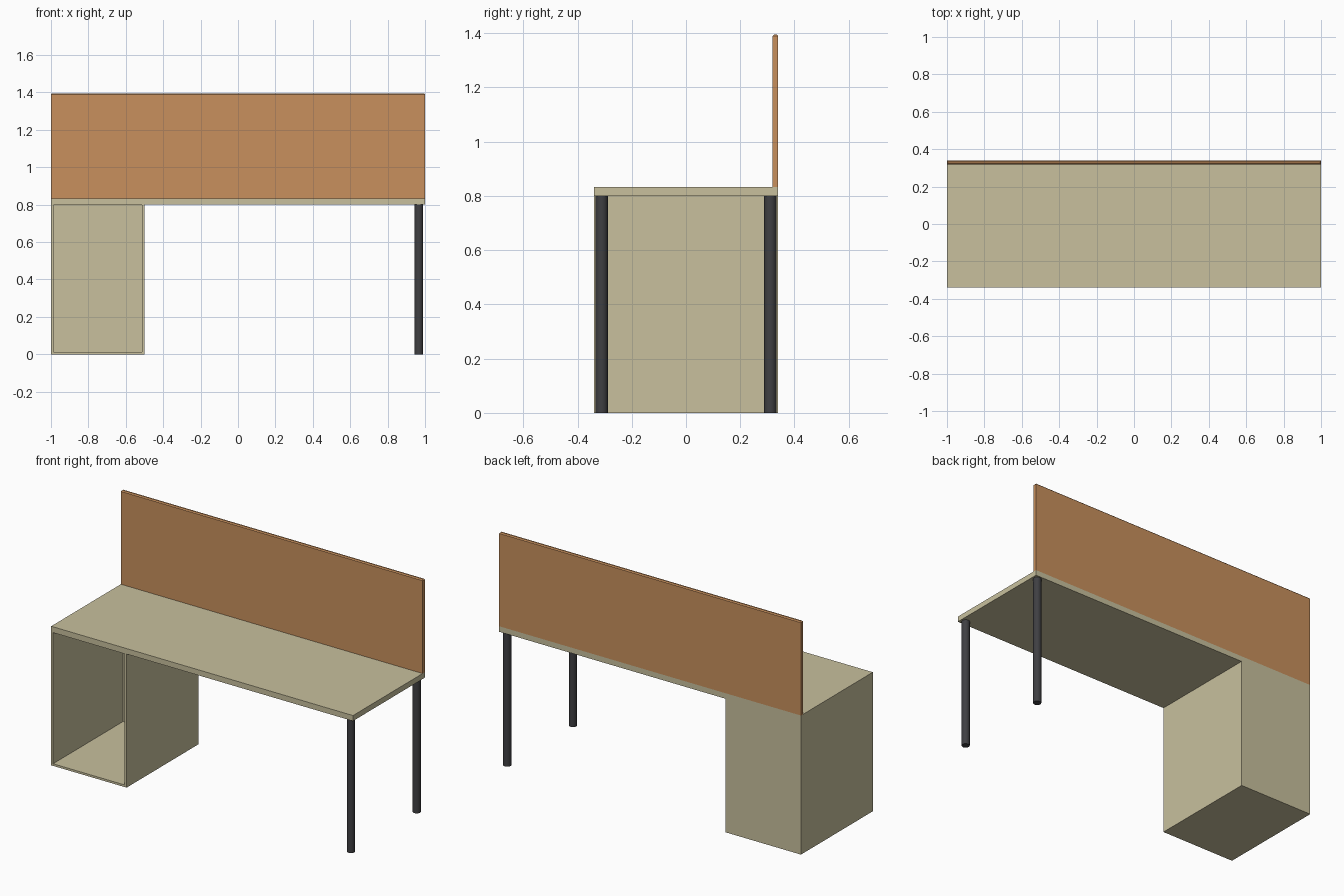
import bpy, bmesh

if "Cube" in bpy.data.objects:
    bpy.data.objects.remove(bpy.data.objects["Cube"])


def material(name, color):
    m = bpy.data.materials.new(name)
    m.diffuse_color = (*color, 1)
    m.use_nodes = True
    m.node_tree.nodes["Principled BSDF"].inputs["Base Color"].default_value = m.diffuse_color
    return m


WOOD = material("pale_wood", (0.58, 0.53, 0.34))
PANEL = material("orange_panel", (0.58, 0.28, 0.11))
METAL = material("dark_metal", (0.05, 0.05, 0.055))


def finish(name, bm, mat):
    mesh = bpy.data.meshes.new(name)
    bmesh.ops.recalc_face_normals(bm, faces=bm.faces)
    bm.to_mesh(mesh)
    bm.free()
    mesh.materials.append(mat)
    obj = bpy.data.objects.new(name, mesh)
    bpy.context.collection.objects.link(obj)
    return obj


def box_bm(lo, hi):
    bm = bmesh.new()
    bmesh.ops.create_cube(bm, size=1)
    for v in bm.verts:
        v.co = [(a + b) / 2 + c * (b - a) for a, b, c in zip(lo, hi, v.co)]
    return bm


TOP_UNDER, TOP, DEPTH = 0.80, 0.833, 0.34

# Desk top
finish("desk_top", box_bm((-1, -DEPTH, TOP_UNDER), (1, DEPTH, TOP)), WOOD)

# Privacy panel at the back, with a chamfered upper rim
bm = box_bm((-1, 0.319, TOP), (1, DEPTH, 1.395))
rim = [e for e in bm.edges if all(v.co.z > 1.3 for v in e.verts)]
bmesh.ops.bevel(bm, geom=rim, offset=0.006, segments=1, affect='EDGES')
finish("back_panel", bm, PANEL)

# Cabinet: one shell hollowed from its open front, closed above by the desk top
bm = box_bm((-1, -DEPTH, 0), (-0.5, DEPTH, TOP_UNDER))
front = min(bm.faces, key=lambda f: f.calc_center_median().y)
bmesh.ops.inset_region(bm, faces=[front], thickness=0.018)
for v in front.verts:
    if v.co.z > 0.5:
        v.co.z = TOP_UNDER - 0.002
back = bmesh.ops.extrude_discrete_faces(bm, faces=[front])["faces"]
bmesh.ops.translate(bm, verts=back[0].verts, vec=(0, 2 * DEPTH - 0.018, 0))
finish("cabinet", bm, WOOD)

# Two round legs under the right end
for name, y in (("front_leg", -0.311), ("back_leg", 0.311)):
    bpy.ops.mesh.primitive_cylinder_add(vertices=16, radius=0.023, depth=TOP_UNDER,
                                        location=(0.967, y, TOP_UNDER / 2))
    leg = bpy.context.object
    leg.name = name
    leg.data.materials.append(METAL)
    bpy.ops.object.shade_smooth_by_angle()
